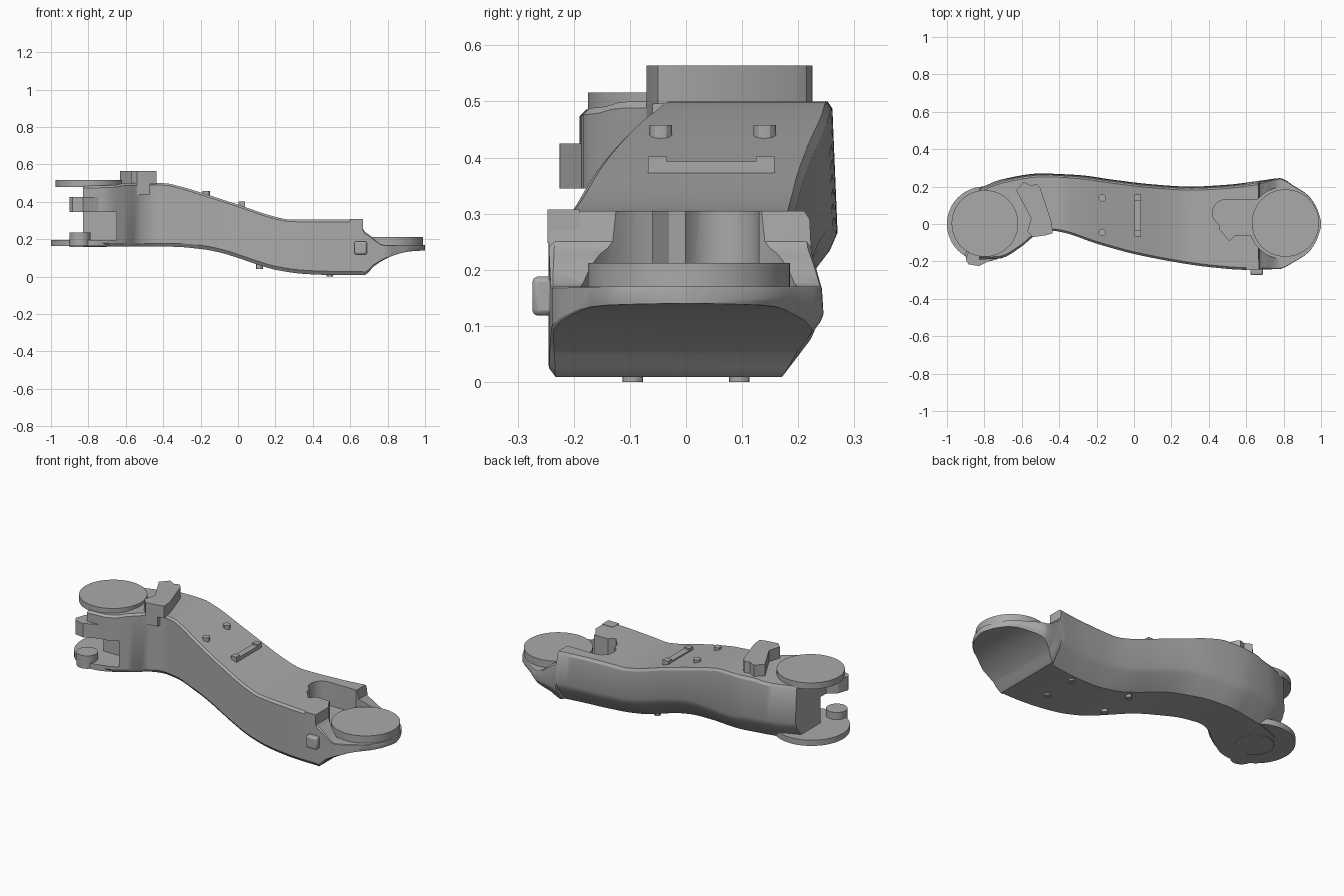
import bpy, bmesh, math

if "Cube" in bpy.data.objects:
    bpy.data.objects.remove(bpy.data.objects["Cube"])

grey = bpy.data.materials.new("plain_grey")
grey.diffuse_color = (0.4, 0.4, 0.4, 1)
grey.use_nodes = True
grey.node_tree.nodes["Principled BSDF"].inputs["Base Color"].default_value = grey.diffuse_color


def finish(name, bm, angle=30):
    bmesh.ops.recalc_face_normals(bm, faces=bm.faces)
    me = bpy.data.meshes.new(name)
    bm.to_mesh(me)
    bm.free()
    me.materials.append(grey)
    ob = bpy.data.objects.new(name, me)
    bpy.context.collection.objects.link(ob)
    smooth(ob, angle)
    return ob


def smooth(ob, angle=30):
    bpy.ops.object.select_all(action='DESELECT')
    ob.select_set(True)
    bpy.context.view_layer.objects.active = ob
    bpy.ops.object.shade_smooth_by_angle(angle=math.radians(angle))


def prism(name, outline, z0, z1):
    bm = bmesh.new()
    lo = [bm.verts.new((x, y, z0)) for x, y in outline]
    hi = [bm.verts.new((x, y, z1)) for x, y in outline]
    bm.faces.new(lo[::-1])
    bm.faces.new(hi)
    n = len(lo)
    for i in range(n):
        j = (i + 1) % n
        bm.faces.new((lo[i], lo[j], hi[j], hi[i]))
    return finish(name, bm)


def circle(cx, cy, r, n=48):
    return [(cx + r * math.cos(2 * math.pi * i / n),
             cy + r * math.sin(2 * math.pi * i / n)) for i in range(n)]


def rect(x0, x1, y0, y1):
    return [(x0, y0), (x1, y0), (x1, y1), (x0, y1)]


def cut(ob, cutter):
    m = ob.modifiers.new("cut", 'BOOLEAN')
    m.operation = 'DIFFERENCE'
    m.solver = 'EXACT'
    m.object = cutter
    bpy.context.view_layer.objects.active = ob
    bpy.ops.object.modifier_apply(modifier=m.name)
    bpy.data.objects.remove(cutter)


def curve(pts):
    """Monotone smooth interpolation through (x, value) points."""
    s = [(b[1] - a[1]) / (b[0] - a[0]) for a, b in zip(pts, pts[1:])]
    t = [s[0]] + [2 * a * b / (a + b) if a * b > 0 else 0
                  for a, b in zip(s, s[1:])] + [s[-1]]

    def f(x):
        i = 0
        while i < len(s) - 1 and x > pts[i + 1][0]:
            i += 1
        (x0, v0), (x1, v1) = pts[i], pts[i + 1]
        h = x1 - x0
        u = min(max((x - x0) / h, 0), 1)
        return (v0 * (2*u**3 - 3*u*u + 1) + v1 * (3*u*u - 2*u**3)
                + h * (t[i] * (u**3 - 2*u*u + u) + t[i+1] * (u**3 - u*u)))
    return f


# Body profile curves along x
front = curve([(-.83, -.19), (-.72, -.185), (-.6, -.12), (-.52, -.055), (-.45, -.035),
               (-.38, -.045), (-.2, -.105), (0, -.16), (.2, -.2), (.4, -.23), (.6, -.245),
               (.78, -.24), (.86, -.2), (.93, -.155), (.98, -.08), (1, -.015)])
back = curve([(-.83, .19), (-.7, .24), (-.5, .27), (-.3, .262), (-.1, .235), (.1, .212),
              (.3, .2), (.5, .21), (.7, .235), (.78, .245), (.86, .2),
              (.93, .155), (.98, .08), (1, .015)])
top = curve([(-.83, .485), (-.66, .49), (-.6, .5), (-.4, .5), (-.3, .48), (-.2, .45),
             (0, .385), (.2, .32), (.28, .305), (.665, .305), (.67, .25),
             (.7, .225), (.78, .17), (1, .17)])
bottom = curve([(-.83, .16), (-.35, .16), (-.2, .148), (-.1, .13), (0, .1), (.1, .066),
                (.2, .037), (.35, .015), (.5, .009), (.68, .009), (.72, .05), (.78, .09),
                (.85, .12), (.92, .135), (1, .14)])

# Main arm body, lofted along x
xs = sorted({round(-.83 + i * .03, 3) for i in range(61)}
            | {.665, .67, .68, .7, .72, .78, .96, .98, .99, 1})
bm = bmesh.new()
rings = []
for x in xs:
    yf, yb, zb, zt = front(x), back(x), bottom(x), top(x)
    k = min(1, (zt - zb) / .3) * min(1, (yb - yf) / .35)
    sec = [(yf + .015 * k, zb), (yf, zb + .02 * k), (yf, zt - .012 * k), (yf + .012 * k, zt),
           (yb - .02 * k, zt), (yb - .01 * k, zt - .015 * k), (yb, zb + .12 * k),
           (yb - .015 * k, zb + .085 * k), (yb - .08 * k, zb)]
    rings.append([bm.verts.new((x, y, z)) for y, z in sec])
for a, b in zip(rings, rings[1:]):
    for i in range(9):
        j = (i + 1) % 9
        bm.faces.new((a[i], a[j], b[j], b[i]))
bm.faces.new(rings[0])
bm.faces.new(rings[-1])
body = finish("arm_body", bm)

# Fork gap, round pocket and slot
cut(body, prism("gap_cutter", rect(-1.1, -.65, -.4, -.04), .196, .345))
cut(body, prism("pocket_cutter", circle(.81, .005, .195), .17, .5))
arc = [(.49 + .07 * math.cos(a), .06 + .07 * math.sin(a))
       for a in [math.pi * (.5 + i / 12) for i in range(11)]]
cut(body, prism("slot_cutter", [(.7, .13)] + arc
                + [(.46, -.03), (.51, -.09), (.54, -.06), (.7, -.06)], .171, .51))
smooth(body)

# Joint discs and lower fork plate
prism("left_top_disc", circle(-.797, .003, .178, 64), .48, .516)
prism("left_lower_plate", circle(-.8, 0, .2, 64), .163, .196)
prism("left_plate_cap", circle(-.8, -.01, .1), .158, .17)
prism("right_disc", circle(.81, .005, .18, 64), .165, .212)

# Fork lugs
for name, z0, z1 in (("lower_lug", .163, .237), ("upper_lug", .345, .425)):
    prism(name, [(-.9, -.19), (-.885, -.215), (-.83, -.225), (-.79, -.205), (-.73, -.18),
                 (-.74, -.06), (-.8, -.06), (-.88, -.13)] if z0 > .3
          else circle(-.845, -.165, .056, 32), z0, z1)

# Raised block on top with hanging front tab
prism("top_block", [(-.63, .18), (-.59, .225), (-.55, .205), (-.52, .215), (-.5, .19),
                    (-.44, .01), (-.435, -.05), (-.47, -.06), (-.54, -.07), (-.57, -.04),
                    (-.55, .03)], .495, .564)
prism("top_block_tab", [(-.54, -.07), (-.47, -.06), (-.47, -.02), (-.54, -.02)], .44, .5)

# Pegs above and below
for i, y in enumerate((.14, -.045)):
    prism(f"top_peg_{i}", circle(-.17, y, .02, 12), .42, .458)
for x, z in ((.115, .042), (.49, 0)):
    for y in (-.095, .095):
        prism(f"bottom_peg_{x}_{y}", circle(x, y, .018, 12), z, z + .035)

# Handle bar with raised ends
prism("handle_bar", rect(.002, .038, -.068, .158), .36, .393)
for y in (-.068, .125):
    prism("handle_end", rect(.002, .038, y, y + .033), .36, .402)

# Front clip and side button
prism("front_clip", rect(.6, .668, -.247, -.19), .248, .307)
button = prism("side_button", rect(.622, .69, -.274, -.235), .118, .188)
b = button.modifiers.new("round", 'BEVEL')
b.width = .01
b.segments = 2
